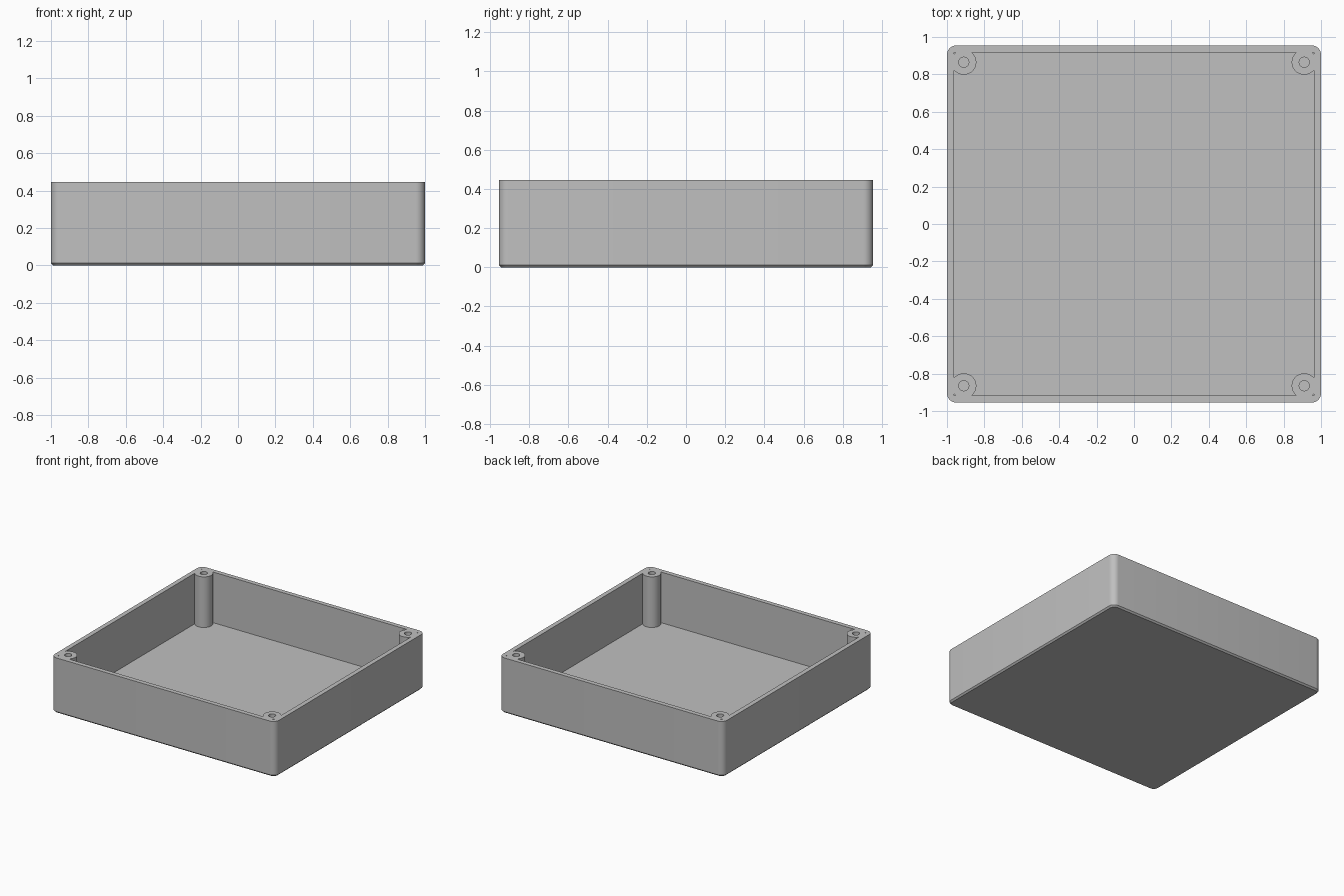
import bpy
import bmesh
from math import cos, sin, pi, radians

HALF_X, HALF_Y, HEIGHT = 1.0, 0.955, 0.445
WALL, FLOOR, CORNER, CHAMFER = 0.037, 0.037, 0.05, 0.012
POST_X, POST_Y, POST_R, HOLE_R = 0.91, 0.865, 0.067, 0.027

if "Cube" in bpy.data.objects:
    bpy.data.objects.remove(bpy.data.objects["Cube"], do_unlink=True)

grey = bpy.data.materials.new("light grey plastic")
grey.use_nodes = True
colour = (0.527, 0.527, 0.527, 1)
grey.diffuse_color = colour
grey.node_tree.nodes["Principled BSDF"].inputs["Base Color"].default_value = colour


def rounded_rect(hx, hy, r, steps=8):
    """Counter-clockwise outline with quarter-circle corners."""
    points = []
    for i, (sx, sy) in enumerate([(1, 1), (-1, 1), (-1, -1), (1, -1)]):
        for k in range(steps + 1):
            a = (i + k / steps) * pi / 2
            points.append((sx * (hx - r) + r * cos(a), sy * (hy - r) + r * sin(a)))
    return points


def rect(hx, hy):
    return [(hx, hy), (-hx, hy), (-hx, -hy), (hx, -hy)]


def circle(cx, cy, r, steps=48):
    return [(cx + r * cos(2 * pi * k / steps), cy + r * sin(2 * pi * k / steps))
            for k in range(steps)]


def loft(name, prisms):
    """Each prism is a list of (outline, z) sections, capped at both ends."""
    bm = bmesh.new()
    for sections in prisms:
        rings = [[bm.verts.new((x, y, z)) for x, y in outline] for outline, z in sections]
        bm.faces.new(rings[0][::-1])
        bm.faces.new(rings[-1])
        for low, high in zip(rings, rings[1:]):
            n = len(low)
            for i in range(n):
                j = (i + 1) % n
                bm.faces.new((low[i], low[j], high[j], high[i]))
    mesh = bpy.data.meshes.new(name)
    bm.to_mesh(mesh)
    bm.free()
    mesh.materials.append(grey)
    obj = bpy.data.objects.new(name, mesh)
    bpy.context.collection.objects.link(obj)
    return obj


def subtract(target, cutter):
    mod = target.modifiers.new("cut", "BOOLEAN")
    mod.operation, mod.solver, mod.object = "DIFFERENCE", "EXACT", cutter
    bpy.context.view_layer.objects.active = target
    bpy.ops.object.modifier_apply(modifier=mod.name)
    bpy.data.objects.remove(cutter, do_unlink=True)


def corner_columns(name, radius, z0, z1):
    return loft(name, [[(circle(sx * POST_X, sy * POST_Y, radius), z0),
                        (circle(sx * POST_X, sy * POST_Y, radius), z1)]
                       for sx in (-1, 1) for sy in (-1, 1)])


# Outer body with rounded corners and a chamfered base
outer = rounded_rect(HALF_X, HALF_Y, CORNER)
base = rounded_rect(HALF_X - CHAMFER, HALF_Y - CHAMFER, CORNER - CHAMFER)
box = loft("enclosure_box", [[(base, 0), (outer, CHAMFER), (outer, HEIGHT)]])

# Cavity that leaves the four corner posts standing
inner = rect(HALF_X - WALL, HALF_Y - WALL)
cavity = loft("cavity_cutter", [[(inner, FLOOR), (inner, HEIGHT + 0.1)]])
subtract(cavity, corner_columns("post_cutter", POST_R, -0.1, HEIGHT + 0.2))
subtract(box, cavity)

# Screw holes down the posts
subtract(box, corner_columns("hole_cutter", HOLE_R, FLOOR + 0.02, HEIGHT + 0.1))

# Smooth curves, sharp edges
bpy.ops.object.select_all(action="DESELECT")
box.select_set(True)
bpy.context.view_layer.objects.active = box
bpy.ops.object.shade_smooth_by_angle(angle=radians(30))
